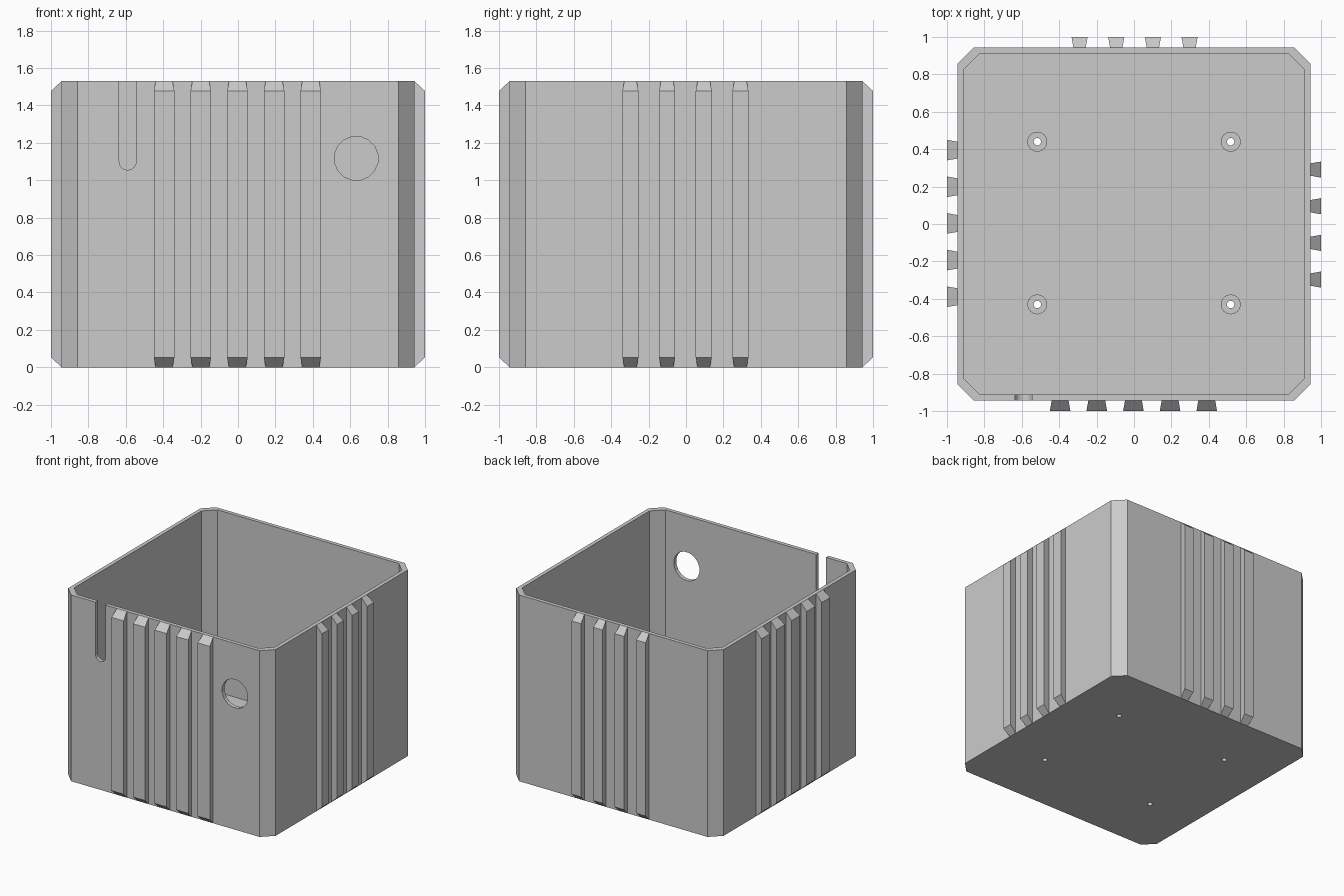
import bpy, bmesh, math
from mathutils import Matrix

cube = bpy.data.objects.get("Cube")
if cube:
    bpy.data.objects.remove(cube, do_unlink=True)

HEIGHT, OUTER, INNER, CHAMFER = 1.53, 0.943, 0.911, 0.086
FLOOR = 0.033
RIB_OUT, RIB_SLOPE, PITCH = 1.0, 0.053, 0.196

grey = bpy.data.materials.new("plain grey")
grey.use_nodes = True
grey.diffuse_color = (0.6, 0.6, 0.6, 1)
grey.node_tree.nodes["Principled BSDF"].inputs["Base Color"].default_value = (0.6, 0.6, 0.6, 1)


def make_object(name, bm):
    bmesh.ops.recalc_face_normals(bm, faces=bm.faces)
    mesh = bpy.data.meshes.new(name)
    bm.to_mesh(mesh)
    bm.free()
    mesh.materials.append(grey)
    obj = bpy.data.objects.new(name, mesh)
    bpy.context.collection.objects.link(obj)
    return obj


def prism(bm, profile, direction):
    """Extrude a closed outline along a direction."""
    face = bm.faces.new([bm.verts.new(p) for p in profile])
    new = bmesh.ops.extrude_face_region(bm, geom=[face])["geom"]
    bmesh.ops.translate(bm, vec=direction,
                        verts=[v for v in new if isinstance(v, bmesh.types.BMVert)])


def octagon(half, z):
    s = half - CHAMFER
    quarter = [(half, -s), (half, s)]
    points = []
    for _ in range(4):
        points += [(x, y, z) for x, y in quarter]
        quarter = [(-y, x) for x, y in quarter]
    return points


def cylinder(bm, radius, depth, segments, matrix):
    bmesh.ops.create_cone(bm, cap_ends=True, segments=segments, radius1=radius,
                          radius2=radius, depth=depth, matrix=matrix)


def cut(target, cutter):
    cutter.hide_render = True
    mod = target.modifiers.new("cut", 'BOOLEAN')
    mod.operation = 'DIFFERENCE'
    mod.solver = 'EXACT'
    mod.object = cutter
    bpy.context.view_layer.objects.active = target
    bpy.ops.object.modifier_apply(modifier=mod.name)
    bpy.data.objects.remove(cutter, do_unlink=True)


# Open box with chamfered corners
bm = bmesh.new()
prism(bm, octagon(OUTER, 0), (0, 0, HEIGHT))
box = make_object("box_shell", bm)
bm = bmesh.new()
prism(bm, octagon(INNER, FLOOR), (0, 0, HEIGHT))
cut(box, make_object("cavity_cutter", bm))

# Round port in the front wall
bm = bmesh.new()
cylinder(bm, 0.118, 0.3, 16, Matrix.Translation((0.632, -OUTER, 1.117))
         @ Matrix.Rotation(math.pi / 2, 4, 'X') @ Matrix.Rotation(math.pi / 16, 4, 'Z'))
cut(box, make_object("port_cutter", bm))

# Open cable slot with a rounded end
bm = bmesh.new()
r, sx, sz = 0.045, -0.59, 1.1
arc = [(sx - r * math.cos(math.pi * i / 12), -1.1, sz - r * math.sin(math.pi * i / 12))
       for i in range(13)]
prism(bm, arc + [(sx + r, -1.1, 1.7), (sx - r, -1.1, 1.7)], (0, 0.3, 0))
cut(box, make_object("slot_cutter", bm))

# Screw posts on the floor, drilled through
posts = [(x, y) for x in (-0.517, 0.517) for y in (-0.43, 0.44)]
for x, y in posts:
    bm = bmesh.new()
    cylinder(bm, 0.02, 0.4, 16, Matrix.Translation((x, y, 0)))
    cut(box, make_object("drill", bm))
    bm = bmesh.new()
    cylinder(bm, 0.053, 0.08, 24, Matrix.Translation((x, y, FLOOR + 0.04)))
    post = make_object("screw_post", bm)
    bm = bmesh.new()
    cylinder(bm, 0.02, 0.4, 16, Matrix.Translation((x, y, 0.1)))
    cut(post, make_object("drill", bm))
    bpy.ops.object.select_all(action='DESELECT')
    post.select_set(True)
    bpy.context.view_layer.objects.active = post
    bpy.ops.object.shade_smooth_by_angle()


def ribs(name, count, half_out, half_in, angle):
    """Vertical dovetail ribs with sloped ends, built on the front then turned."""
    bm = bmesh.new()
    for i in range(count):
        cx = (i - (count - 1) / 2) * PITCH - 0.003
        loops = []
        for half, y, z0, z1 in ((half_in, -OUTER, 0, HEIGHT),
                                (half_out, -RIB_OUT, RIB_SLOPE, HEIGHT - RIB_SLOPE)):
            loops.append([bm.verts.new((cx + sx * half, y, z))
                          for sx, z in ((-1, z0), (1, z0), (1, z1), (-1, z1))])
        inner, outer = loops
        bm.faces.new(inner)
        bm.faces.new(outer)
        for k in range(4):
            n = (k + 1) % 4
            bm.faces.new((inner[k], inner[n], outer[n], outer[k]))
    bmesh.ops.rotate(bm, verts=bm.verts, matrix=Matrix.Rotation(angle, 3, 'Z'))
    make_object(name, bm)


# Five wide ribs on front and right, four narrow ones on back and left
ribs("front_ribs", 5, 0.055, 0.045, 0)
ribs("right_ribs", 5, 0.055, 0.045, -math.pi / 2)
ribs("left_ribs", 4, 0.043, 0.033, math.pi / 2)
ribs("back_ribs", 4, 0.043, 0.033, math.pi)
